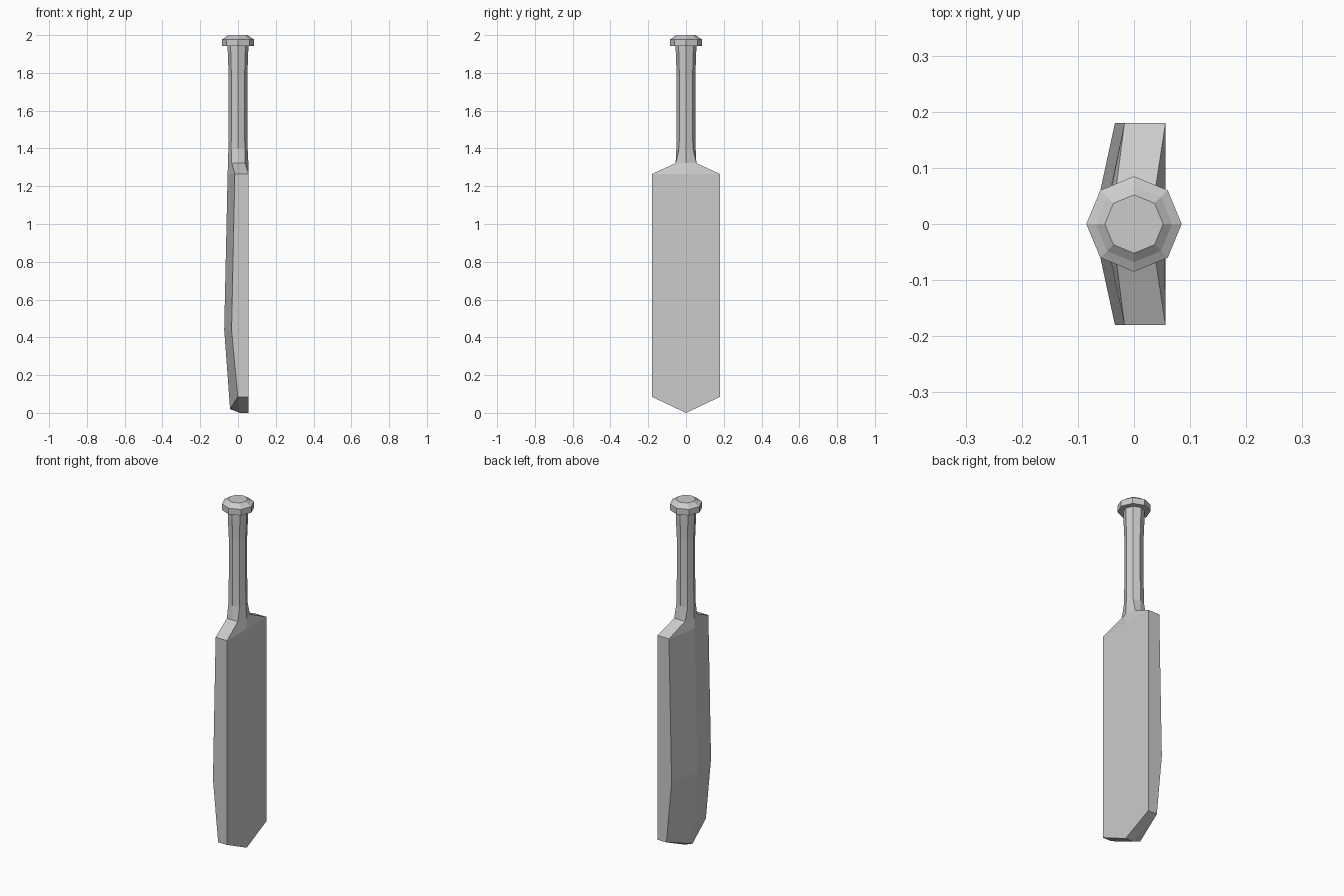
import bpy
from math import cos, sin, radians

if "Cube" in bpy.data.objects:
    bpy.data.objects.remove(bpy.data.objects["Cube"])


def loft(name, rings, cap_start=False, cap_end=False, tip=None):
    """Skin a stack of 8-point rings, optionally closing the ends."""
    verts = [p for ring in rings for p in ring]
    faces = []
    for r in range(len(rings) - 1):
        a, b = r * 8, r * 8 + 8
        for i in range(8):
            j = (i + 1) % 8
            faces.append((a + i, a + j, b + j, b + i))
    if tip:
        verts.append(tip)
        faces += [((i + 1) % 8, i, len(verts) - 1) for i in range(8)]
    if cap_start:
        faces.append(tuple(reversed(range(8))))
    if cap_end:
        n = (len(rings) - 1) * 8
        faces.append(tuple(range(n, n + 8)))
    mesh = bpy.data.meshes.new(name)
    mesh.from_pydata(verts, [], faces)
    obj = bpy.data.objects.new(name, mesh)
    bpy.context.collection.objects.link(obj)
    return obj


def octagon(r, z):
    return [(r * cos(radians(45 * i)), r * sin(radians(45 * i)), z) for i in range(8)]


def blade_ring(face, corner, edge, spine, w, z, z_face=None, z_spine=None):
    """Flat hitting face on +x, ridged back on -x."""
    zf = z if z_face is None else z_face
    zs = z if z_spine is None else z_spine
    mid = (corner + edge) / 2
    return [(face, 0, zf), (corner, w, z), (mid, w, z), (edge, w, z),
            (spine, 0, zs), (edge, -w, z), (mid, -w, z), (corner, -w, z)]


# blade: pointed toe, swell, shoulders, neck
neck = blade_ring(0.055, 0.037, -0.033, -0.053, 0.055, 1.322)
loft("blade", [
    blade_ring(0.056, 0.056, -0.001, -0.042, 0.18, 0.085, 0.0, 0.02),
    blade_ring(0.056, 0.056, -0.034, -0.073, 0.18, 0.44),
    blade_ring(0.056, 0.056, -0.017, -0.055, 0.18, 1.265),
    neck,
], tip=(0.01, 0, 0))

# handle: octagonal, growing out of the neck and flaring under the knob
loft("handle", [neck] + [octagon(r, z) for r, z in
     ((0.051, 1.40), (0.049, 1.55), (0.049, 1.78), (0.054, 1.90), (0.055, 1.945))])

# knob: stepped octagonal cap
loft("handle_knob", [octagon(r, z) for r, z in
     ((0.085, 1.943), (0.085, 1.978), (0.068, 1.987), (0.052, 2.0))],
     cap_start=True, cap_end=True)
